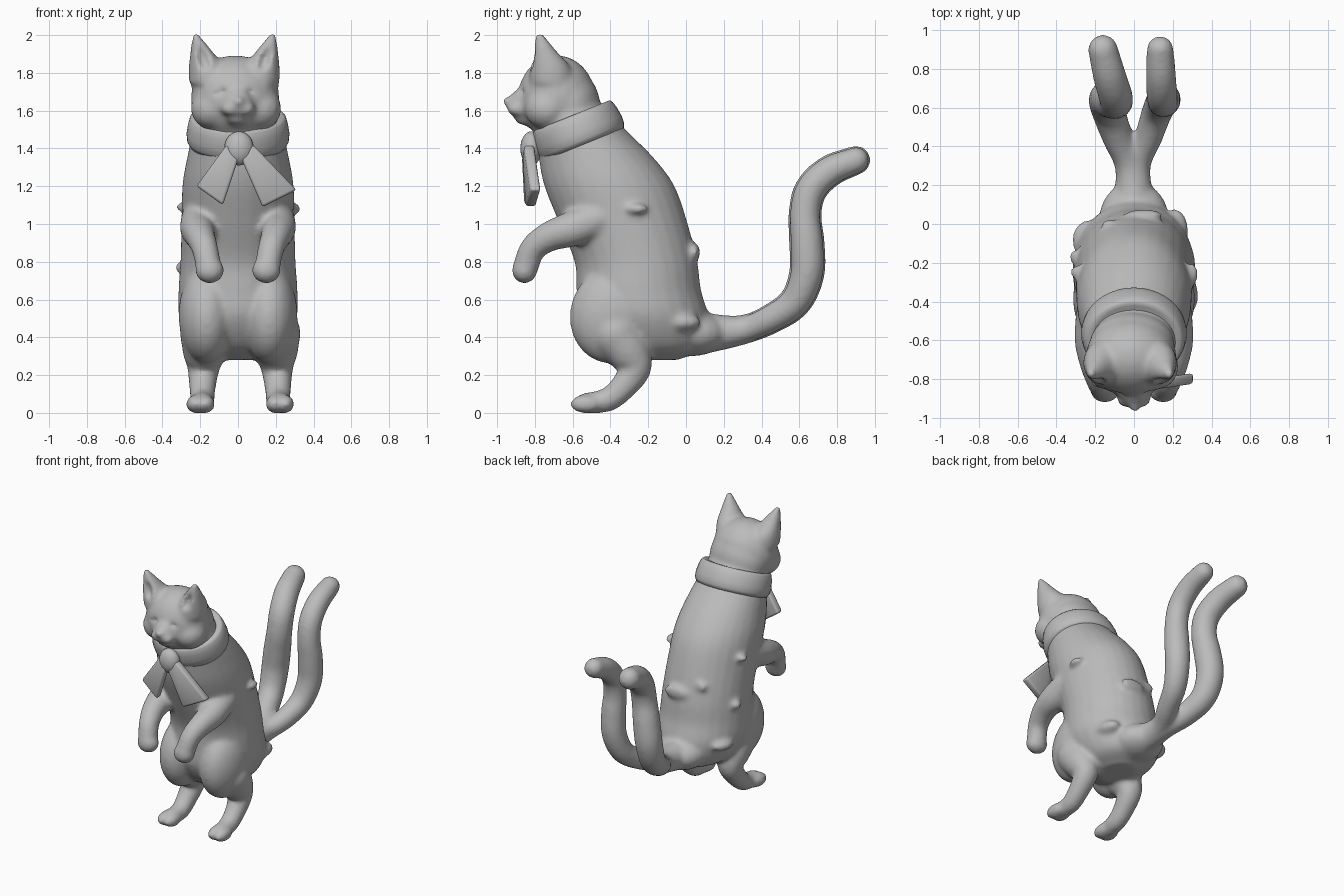
import bpy, bmesh, math
from mathutils import Vector, Matrix

if "Cube" in bpy.data.objects:
    bpy.data.objects.remove(bpy.data.objects["Cube"])

grey = bpy.data.materials.new("plain_grey")
grey.use_nodes = True
grey.diffuse_color = (0.5, 0.5, 0.5, 1)
grey.node_tree.nodes["Principled BSDF"].inputs["Base Color"].default_value = (0.5, 0.5, 0.5, 1)


def finish(name, bm):
    bmesh.ops.recalc_face_normals(bm, faces=bm.faces)
    mesh = bpy.data.meshes.new(name)
    bm.to_mesh(mesh)
    bm.free()
    mesh.materials.append(grey)
    mesh.shade_smooth()
    ob = bpy.data.objects.new(name, mesh)
    bpy.context.collection.objects.link(ob)
    return ob


def spline(points, steps=5):
    """Smooth curve through tuples of any length."""
    pts = [Vector(p) for p in points]
    pts = [2 * pts[0] - pts[1]] + pts + [2 * pts[-1] - pts[-2]]
    out = []
    for a, b, c, d in zip(pts, pts[1:], pts[2:], pts[3:]):
        for i in range(steps):
            t = i / steps
            out.append(0.5 * (2 * b + (c - a) * t + (2 * a - 5 * b + 4 * c - d) * t * t
                              + (3 * b - a - 3 * c + d) * t ** 3))
    return out + [pts[-2]]


def loft(bm, rings, sides=28):
    """Closed skin over rings given as (centre, half axis, half axis)."""
    turn = [2 * math.pi * i / sides for i in range(sides)]
    loops = [[bm.verts.new(c + u * math.cos(a) + v * math.sin(a)) for a in turn] for c, u, v in rings]
    for lo, hi in zip(loops, loops[1:]):
        for i in range(sides):
            j = (i + 1) % sides
            bm.faces.new((lo[i], lo[j], hi[j], hi[i]))
    bm.faces.new(loops[0])
    bm.faces.new(loops[-1])


def ball(bm, centre, radii, tilt=0, axis='X'):
    m = Matrix.Translation(centre) @ Matrix.Rotation(math.radians(tilt), 4, axis) @ Matrix.Diagonal((*radii, 1))
    bmesh.ops.create_uvsphere(bm, u_segments=24, v_segments=16, radius=1, matrix=m)


def tube(bm, points):
    """Round limb through (x, y, z, radius) points with round ends."""
    path = spline(points)
    rings = []
    for i, p in enumerate(path):
        way = (path[min(i + 1, len(path) - 1)].xyz - path[max(i - 1, 0)].xyz).normalized()
        up = way.cross(Vector((1, 0, 0))).normalized()
        rings.append((p.xyz, up.cross(way) * p.w, up * p.w))
    loft(bm, rings)
    for p in (path[0], path[-1]):
        ball(bm, p.xyz, (p.w,) * 3)


bm = bmesh.new()

# Torso: height, front y, back y, half width
torso = [(0.28, -0.32, -0.04, 0.11), (0.35, -0.47, 0.1, 0.23), (0.5, -0.57, 0.12, 0.31),
         (0.65, -0.58, 0.08, 0.315), (0.8, -0.59, 0.06, 0.305), (1.0, -0.67, 0.01, 0.3),
         (1.2, -0.75, -0.06, 0.295), (1.35, -0.78, -0.17, 0.27), (1.5, -0.8, -0.32, 0.235),
         (1.65, -0.8, -0.46, 0.19)]
loft(bm, [(Vector((0, (f + b) / 2, z)), Vector((w, 0, 0)), Vector((0, (b - f) / 2, 0)))
          for z, f, b, w in spline(torso)])

# Limbs and ears, one per side
for s in (-1, 1):
    ball(bm, (s * 0.165, -0.385, 0.52), (0.15, 0.23, 0.26), -12)
    o = 0.012
    tube(bm, [(s * 0.18 + o, -0.37, 0.42, 0.14), (s * 0.19 + o, -0.3, 0.315, 0.115),
              (s * 0.195 + o, -0.27, 0.23, 0.085), (s * 0.2 + o, -0.34, 0.13, 0.07),
              (s * 0.2 + o, -0.42, 0.068, 0.064), (s * 0.205 + o, -0.53, 0.052, 0.054)])
    for toe in (-0.027, 0.027):
        ball(bm, (s * 0.21 + o + toe, -0.53, 0.047), (0.05, 0.085, 0.049))
    tube(bm, [(s * 0.2, -0.46, 1.03, 0.1), (s * 0.212, -0.6, 0.975, 0.095),
              (s * 0.2, -0.72, 0.935, 0.08), (s * 0.175, -0.81, 0.87, 0.07),
              (s * 0.155, -0.85, 0.77, 0.068)])
    ball(bm, (s * 0.15, -0.855, 0.755), (0.077, 0.068, 0.07))
    ear = [(-0.71, 1.74, 0.13, 0.11, 0.12), (-0.72, 1.83, 0.147, 0.094, 0.108),
           (-0.75, 1.92, 0.176, 0.056, 0.062), (-0.777, 2.012, 0.207, 0.014, 0.016)]
    loft(bm, [(Vector((s * x - 0.02, y, z)), Vector((u, 0, 0)), Vector((0, v, 0)))
              for y, z, x, u, v in spline(ear)])

# Head, nape, cheeks, muzzle, chin and nose
ball(bm, (-0.015, -0.685, 1.668), (0.235, 0.205, 0.225))
ball(bm, (-0.01, -0.62, 1.63), (0.22, 0.165, 0.19))
for s in (-1, 1):
    ball(bm, (s * 0.125 - 0.01, -0.735, 1.61), (0.115, 0.12, 0.11))
    ball(bm, (s * 0.035, -0.885, 1.61), (0.058, 0.065, 0.042))
ball(bm, (0, -0.84, 1.645), (0.085, 0.11, 0.085), 20)
ball(bm, (0, -0.84, 1.56), (0.065, 0.07, 0.04))
ball(bm, (0.005, -0.94, 1.65), (0.03, 0.033, 0.026))

# Twin tails sharing one root: offsets per side, then height and radius
root = [(0, -0.1, 0.43, 0.13), (0, 0.1, 0.422, 0.108)]
ball(bm, (0, 0.03, 0.42), (0.18, 0.19, 0.12))
rise = [(0.3, 0.44, 0.072), (0.45, 0.498, 0.073), (0.58, 0.59, 0.08), (0.64, 0.74, 0.086),
        (0.64, 0.9, 0.086), (0.63, 1.05, 0.08), (0.66, 1.18, 0.08), (0.76, 1.28, 0.078),
        (0.9, 1.338, 0.07)]
left_x = (0.015, 0.075, 0.12, 0.15, 0.155, 0.15, 0.145, 0.14, 0.135)
right_x = (-0.02, -0.085, -0.13, -0.14, -0.12, -0.095, -0.095, -0.125, -0.16)
for xs, girth in ((left_x, 1), (right_x, 1.1)):
    tube(bm, root + [(x, y, z, r * girth) for x, (y, z, r) in zip(xs, rise)])

# Fur tufts and haunch folds
for p, r in [((0.3, -0.26, 1.08), (0.032, 0.06, 0.028)), ((-0.295, -0.25, 1.09), (0.035, 0.04, 0.025)),
             ((-0.3, -0.17, 0.77), (0.035, 0.04, 0.03)), ((0.05, 0.045, 0.85), (0.1, 0.03, 0.05)),
             ((-0.12, 0.0, 0.92), (0.05, 0.025, 0.035)), ((0.21, -0.03, 0.48), (0.07, 0.11, 0.05)),
             ((-0.24, -0.08, 0.5), (0.08, 0.1, 0.045))]:
    ball(bm, p, r)
body = finish("cat_body", bm)

# Hollows for closed eyes and ear cups
bm = bmesh.new()
for s in (-1, 1):
    ball(bm, (s * 0.095 - 0.005, -0.885, 1.695), (0.058, 0.035, 0.018), s * 18, 'Y')
    ball(bm, (s * 0.165 - 0.02, -0.835, 1.88), (0.034, 0.055, 0.075), s * 18, 'Y')
hollows = finish("face_hollows_cutter", bm)
hollows.hide_render = True
hollows.hide_viewport = True


def remesh(ob, size):
    mod = ob.modifiers.new("Blend", 'REMESH')
    mod.mode = 'VOXEL'
    mod.voxel_size = size
    mod.use_smooth_shade = True


remesh(body, 0.013)
cut = body.modifiers.new("Hollows", 'BOOLEAN')
cut.operation = 'DIFFERENCE'
cut.object = hollows
remesh(body, 0.013)
soft = body.modifiers.new("Soften", 'SMOOTH')
soft.factor = 0.5
soft.iterations = 10

# Tilted neck scarf: offset along its axis, scale
bm = bmesh.new()
tilt = Matrix.Rotation(math.radians(22), 3, 'X')
bands = [(-0.085, 0.9), (-0.085, 0.98), (-0.06, 1.03), (-0.02, 1.04), (0.03, 1.01),
         (0.065, 0.97), (0.08, 0.92), (0.075, 0.83)]
loft(bm, [(Vector((0, -0.575, 1.5)) + tilt @ Vector((0, 0, h)), Vector((0.262 * k, 0, 0)),
           tilt @ Vector((0, 0.235 * k, 0))) for h, k in bands], 40)
finish("neck_scarf", bm)

# Bow knot
bm = bmesh.new()
ball(bm, (0.005, -0.82, 1.4), (0.078, 0.057, 0.09))
finish("bow_knot", bm)

# Hanging ribbon ends, flared and cut square
for name, outline in (("right_ribbon", [(-0.06, 1.42), (-0.22, 1.2), (-0.08, 1.1), (0.0, 1.34)]),
                      ("left_ribbon", [(0.08, 1.42), (0.31, 1.18), (0.13, 1.09), (0.02, 1.34)])):
    bm = bmesh.new()
    face = bm.faces.new([bm.verts.new((x, -0.87 + 0.15 * abs(x), z)) for x, z in outline])
    back = bmesh.ops.extrude_face_region(bm, geom=[face])
    bmesh.ops.translate(bm, vec=(0, 0.055, 0),
                        verts=[v for v in back["geom"] if isinstance(v, bmesh.types.BMVert)])
    bmesh.ops.bevel(bm, geom=bm.edges[:], offset=0.014, segments=2, affect='EDGES', profile=0.5)
    finish(name, bm)
